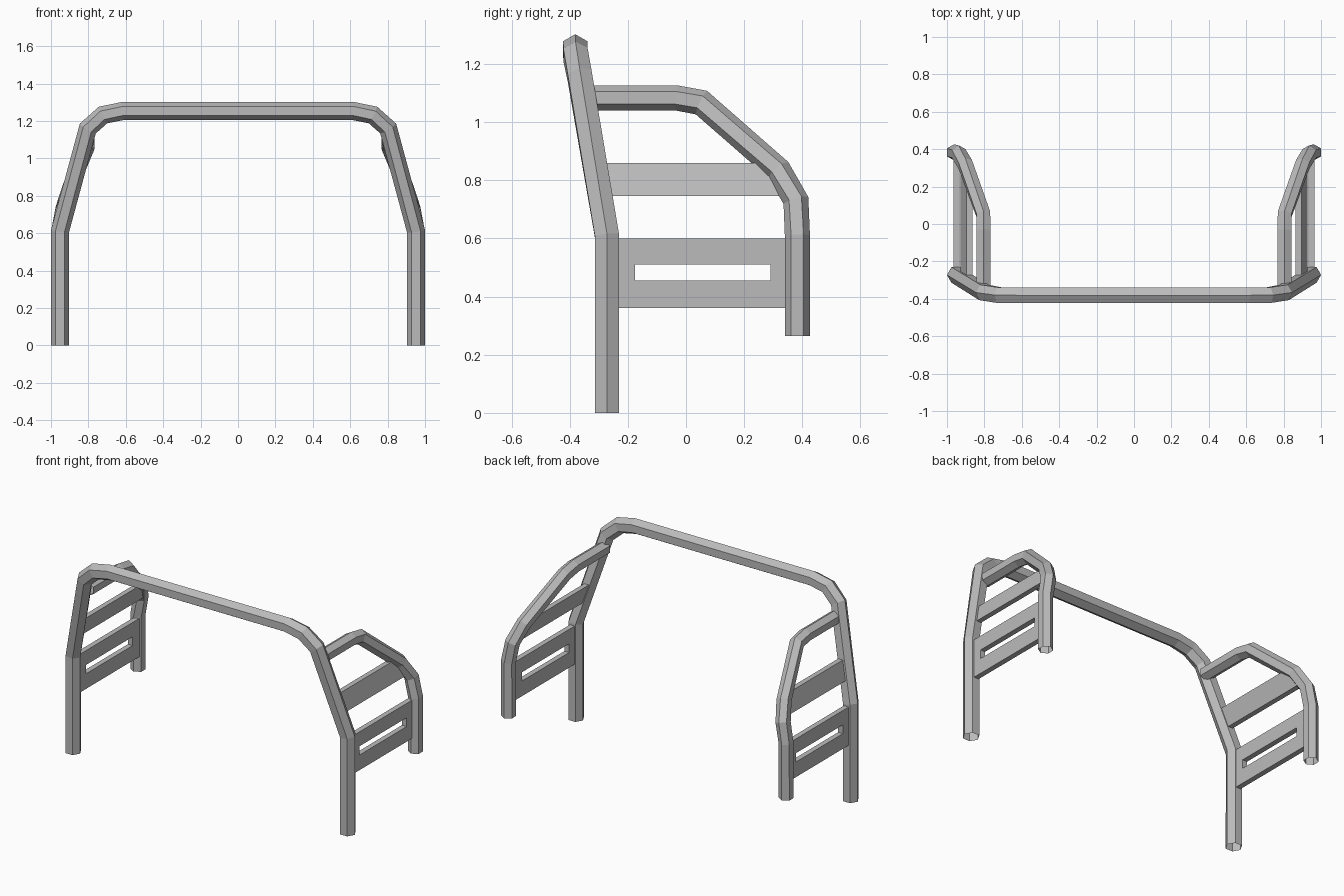
import bpy
import bmesh
from math import cos, sin, pi
from mathutils import Vector

if "Cube" in bpy.data.objects:
    bpy.data.objects.remove(bpy.data.objects["Cube"])

steel = bpy.data.materials.new("plain grey steel")
grey = (0.5, 0.5, 0.5, 1)
steel.diffuse_color = grey
steel.use_nodes = True
steel.node_tree.nodes["Principled BSDF"].inputs["Base Color"].default_value = grey


def finish(bm, name):
    bmesh.ops.recalc_face_normals(bm, faces=bm.faces[:])
    mesh = bpy.data.meshes.new(name)
    bm.to_mesh(mesh)
    bm.free()
    mesh.materials.append(steel)
    obj = bpy.data.objects.new(name, mesh)
    bpy.context.collection.objects.link(obj)
    return obj


def tube(name, path, radius, flat_axis):
    """Open six-sided tube with mitred bends; two flats face flat_axis."""
    bm = bmesh.new()
    pts = [Vector(p) for p in path]
    dirs = [(b - a).normalized() for a, b in zip(pts, pts[1:])]
    rings = []
    for i, p in enumerate(pts):
        before, after = dirs[max(i - 1, 0)], dirs[min(i, len(dirs) - 1)]
        t = (before + after).normalized()
        n = (flat_axis - t * flat_axis.dot(t)).normalized()
        b = t.cross(n) / t.dot(before)
        rings.append([bm.verts.new(p + radius * (b * cos(k * pi / 3) + n * sin(k * pi / 3)))
                      for k in range(6)])
    for r, s in zip(rings, rings[1:]):
        for k in range(6):
            j = (k + 1) % 6
            bm.faces.new((r[k], r[j], s[j], s[k]))
    return finish(bm, name)


def plate(name, side, outline, thickness):
    """Prism from an outline of outer (x, y, z) points, thickened inwards."""
    bm = bmesh.new()
    outer = [bm.verts.new((side * x, y, z)) for x, y, z in outline]
    inner = [bm.verts.new((side * (x - thickness), y, z)) for x, y, z in outline]
    bm.faces.new(outer)
    bm.faces.new(inner[::-1])
    for i in range(len(outer)):
        j = (i + 1) % len(outer)
        bm.faces.new((outer[i], inner[i], inner[j], outer[j]))
    return finish(bm, name)


def slotted_plate(name, side, x, thickness, ys, zs):
    """Upright plate on a 3 x 3 grid whose middle cell is left open."""
    bm = bmesh.new()
    grid = [[[bm.verts.new((side * (x - d), y, z)) for z in zs] for y in ys]
            for d in (0, thickness)]

    def quad(g, i, j):
        return (g[i][j], g[i + 1][j], g[i + 1][j + 1], g[i][j + 1])

    for i in range(3):
        for j in range(3):
            if (i, j) != (1, 1):
                for g in grid:
                    bm.faces.new(quad(g, i, j))
    # close the outer rim and the slot walls
    for e in [e for e in bm.edges if e.is_boundary and e.verts[0] in sum(grid[0], [])]:
        a, b = e.verts
        mates = [grid[1][i][j] for v in (b, a) for i in range(4) for j in range(4)
                 if grid[0][i][j] == v]
        bm.faces.new((a, b, *mates))
    # merge the coplanar cells into clean long panels
    bmesh.ops.dissolve_limit(bm, angle_limit=0.01, verts=bm.verts[:], edges=bm.edges[:])
    return finish(bm, name)


# main hoop across the width
half = [(0.952, -0.272, 0), (0.952, -0.272, 0.61), (0.803, -0.366, 1.16),
        (0.722, -0.38, 1.232), (0.615, -0.381, 1.254)]
tube("main_hoop", half + [(-x, y, z) for x, y, z in reversed(half)], 0.048, Vector((0, 1, 0)))

# side arms, upper slats and slotted lower panels
arm = [(0.962, 0.383, 0.265), (0.962, 0.383, 0.61), (0.938, 0.378, 0.73),
       (0.902, 0.318, 0.835), (0.806, 0.053, 1.067), (0.804, -0.033, 1.083),
       (0.804, -0.34, 1.083)]
slat = [(0.928, -0.29, 0.745), (0.928, 0.355, 0.745), (0.896, 0.285, 0.86), (0.896, -0.31, 0.86)]
for side, label in ((1, "left"), (-1, "right")):
    tube(label + "_side_arm", [(side * x, y, z) for x, y, z in arm], 0.043, Vector((1, 0, 0)))
    plate(label + "_upper_slat", side, slat, 0.032)
    slotted_plate(label + "_lower_panel", side, 0.966, 0.033,
                  (-0.26, -0.175, 0.29, 0.365), (0.36, 0.455, 0.51, 0.6))
